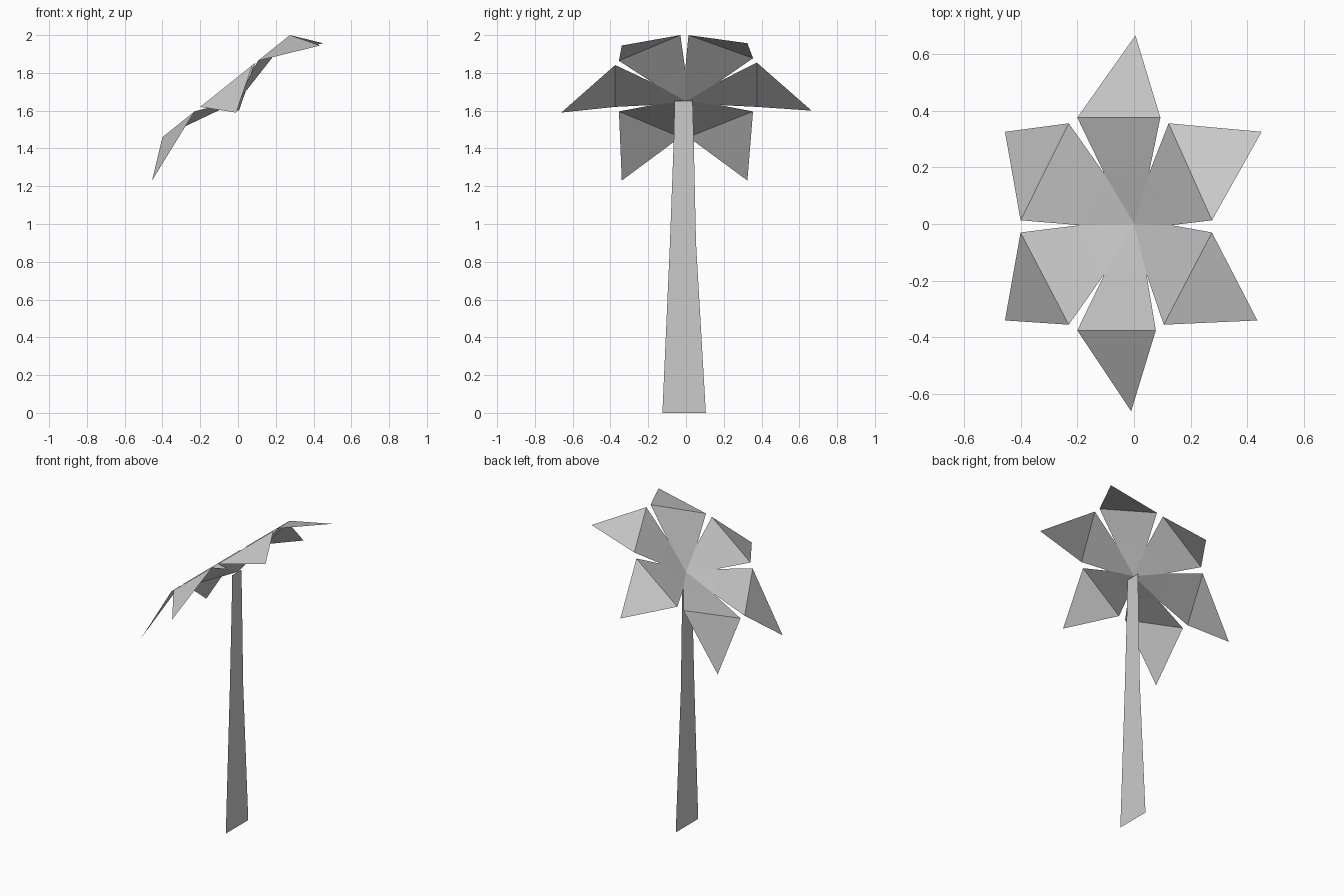
import bpy
from mathutils import Vector

if "Cube" in bpy.data.objects:
    bpy.data.objects.remove(bpy.data.objects["Cube"])


def make_object(name, verts, faces):
    mesh = bpy.data.meshes.new(name)
    mesh.from_pydata(verts, [], faces)
    mesh.update()
    obj = bpy.data.objects.new(name, mesh)
    bpy.context.collection.objects.link(obj)
    return obj


def shoulder(x, y):
    # all leaf folds lie on one tilted plane
    return Vector((x, y, 1.78 + 0.8 * x))


# trunk: flat tapering card, (z, left y, right y)
profile = [(0, -0.125, 0.105), (0.9, -0.085, 0.053), (1.44, -0.065, 0.041), (1.65, -0.06, 0.035)]
trunk_verts = [(0, y, z) for z, l, r in profile for y in (l, r)]
make_object("trunk", trunk_verts,
            [(2 * i, 2 * i + 1, 2 * i + 3, 2 * i + 2) for i in range(len(profile) - 1)])

# leaves, counter-clockwise: two fold corners and the drooping tip
leaves = [
    ((0.275, 0.013), (0.122, 0.355), (0.45, 0.325, 1.957)),
    ((0.093, 0.375), (-0.20, 0.375), (0.005, 0.665, 1.60)),
    ((-0.23, 0.355), (-0.40, 0.013), (-0.455, 0.325, 1.23)),
    ((-0.40, -0.03), (-0.23, -0.355), (-0.455, -0.34, 1.23)),
    ((-0.20, -0.375), (0.077, -0.375), (-0.01, -0.66, 1.59)),
    ((0.105, -0.355), (0.275, -0.03), (0.435, -0.34, 1.945)),
]
n = len(leaves)
centre = Vector((0, 0, 1.65))
a = [shoulder(*leaf[0]) for leaf in leaves]
b = [shoulder(*leaf[1]) for leaf in leaves]

# crown: leaves join at a sunken hub about halfway out
hub = [centre.lerp((b[i - 1] + a[i]) / 2, 0.48) for i in range(n)]
verts = [centre] + hub + a + b + [Vector(leaf[2]) for leaf in leaves]
faces = []
for i in range(n):
    h0, h1 = 1 + i, 1 + (i + 1) % n
    p, q, tip = 1 + n + i, 1 + 2 * n + i, 1 + 3 * n + i
    faces += [(0, h0, h1), (h0, p, q, h1), (p, tip, q)]
make_object("leaf_crown", verts, faces)
